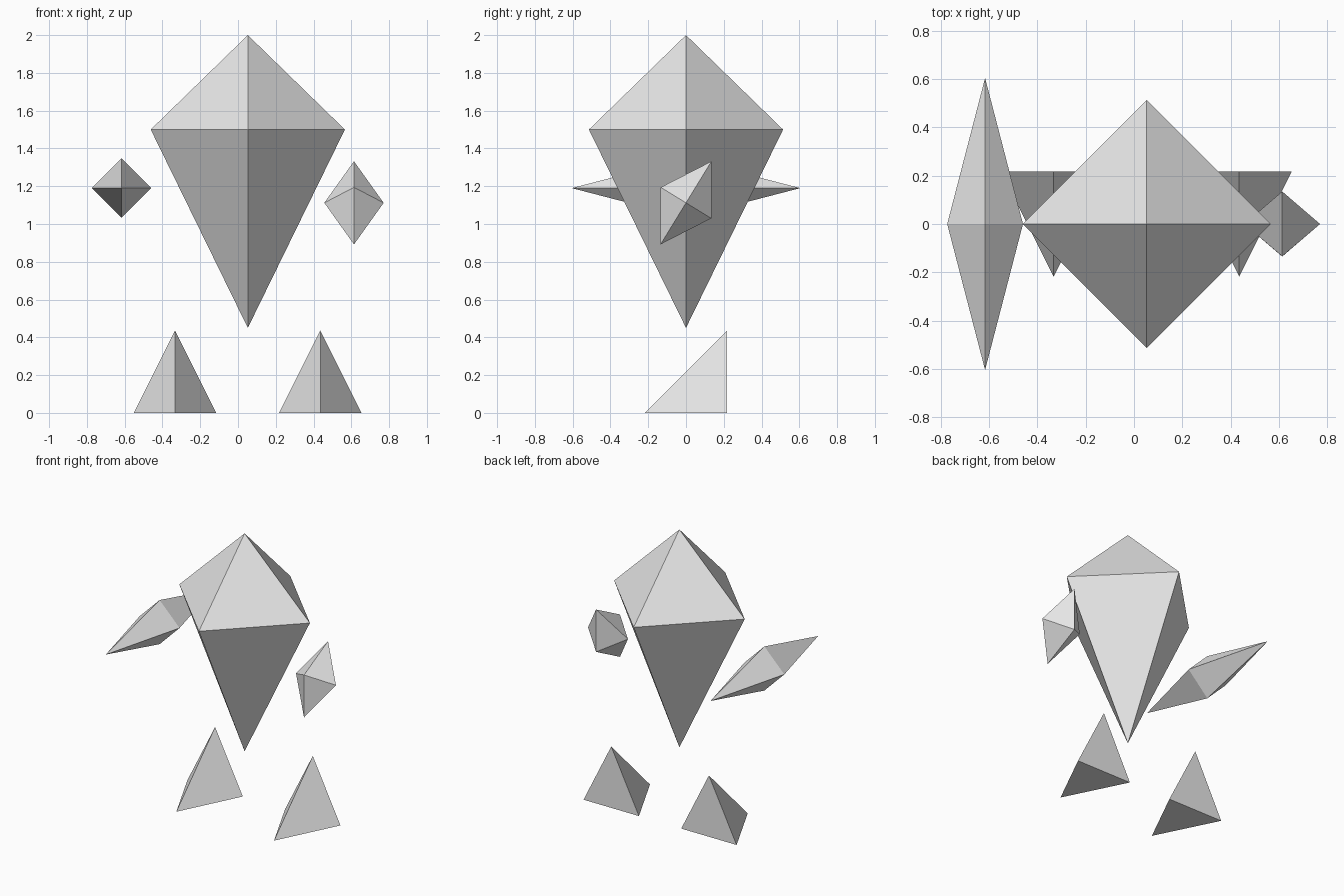
import bpy
import bmesh
import math

cube = bpy.data.objects.get("Cube")
if cube:
    bpy.data.objects.remove(cube, do_unlink=True)

# One plain grey for every part
grey = bpy.data.materials.new("light_grey")
grey.use_nodes = True
GREY = (0.8, 0.8, 0.8, 1.0)
grey.diffuse_color = GREY
grey.node_tree.nodes["Principled BSDF"].inputs["Base Color"].default_value = GREY


def hull(name, points, location, tilt=0.0):
    """Flat-shaded convex solid around a few points."""
    bm = bmesh.new()
    for p in points:
        bm.verts.new(p)
    bmesh.ops.convex_hull(bm, input=bm.verts)
    bmesh.ops.recalc_face_normals(bm, faces=bm.faces)
    mesh = bpy.data.meshes.new(name)
    bm.to_mesh(mesh)
    bm.free()
    mesh.materials.append(grey)
    obj = bpy.data.objects.new(name, mesh)
    obj.location = location
    obj.rotation_euler.x = tilt
    bpy.context.collection.objects.link(obj)
    return obj


def gem(name, radius, top, bottom, location, tilt=0.0):
    """Four-sided double pyramid with its corners on the x and y axes."""
    r = radius
    ring = [(r, 0, 0), (0, r, 0), (-r, 0, 0), (0, -r, 0)]
    return hull(name, ring + [(0, 0, top), (0, 0, -bottom)], location, tilt)


# Body: wide shoulders tapering to a long lower point
gem("body", 0.514, 0.5, 1.05, (0.052, 0, 1.5))

# Hands: the right one points forward, the left one leans back
gem("right_hand", 0.157, 0.605, 0.605, (-0.617, 0, 1.19), math.radians(90))
gem("left_hand", 0.157, 0.258, 0.258, (0.614, 0, 1.112), math.radians(-31.5))

# Feet: toe in front, upright triangular back
s = 0.218
foot = [(-s, s, 0), (s, s, 0), (0, -s, 0), (0, s, 2 * s)]
for name, x in (("right_foot", -0.333), ("left_foot", 0.436)):
    hull(name, foot, (x, 0, 0))
